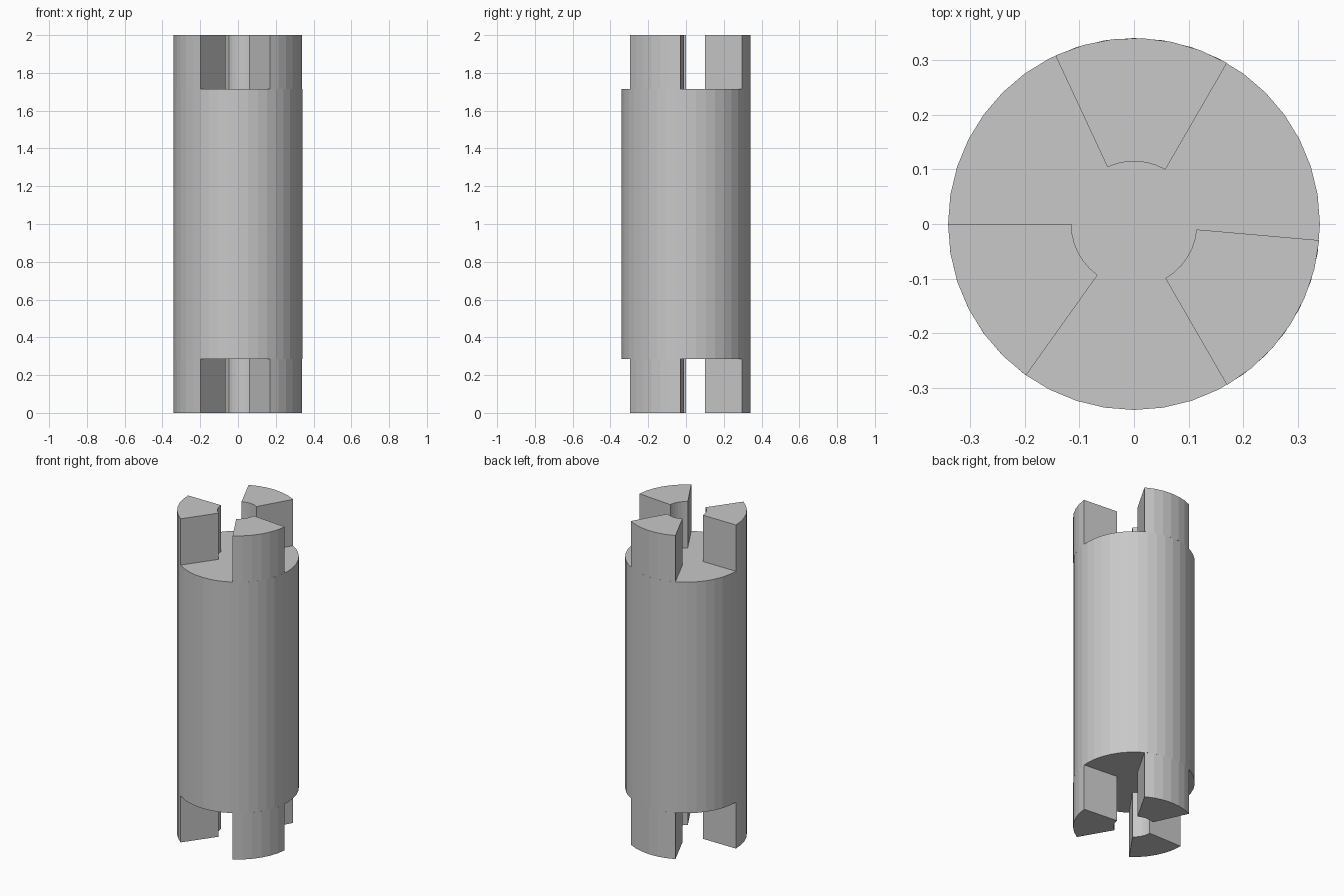
import bpy
import bmesh
from math import cos, sin, radians

cube = bpy.data.objects.get("Cube")
if cube:
    bpy.data.objects.remove(cube, do_unlink=True)

RADIUS, BORE = 0.341, 0.115
HEIGHT, TOOTH = 2.0, 0.286

grey = bpy.data.materials.new("plain grey")
grey.use_nodes = True
colour = (0.58, 0.58, 0.58, 1)
grey.diffuse_color = colour
grey.node_tree.nodes["Principled BSDF"].inputs["Base Color"].default_value = colour


def arc(radius, start, end, steps):
    angles = [radians(start + (end - start) * i / steps) for i in range(steps + 1)]
    return [(radius * cos(a), radius * sin(a)) for a in angles]


def prism(name, outline, bottom, top):
    """Extrude a closed outline straight up."""
    bm = bmesh.new()
    face = bm.faces.new([bm.verts.new((x, y, bottom)) for x, y in outline])
    extruded = bmesh.ops.extrude_face_region(bm, geom=[face], use_keep_orig=True)
    verts = [v for v in extruded["geom"] if isinstance(v, bmesh.types.BMVert)]
    bmesh.ops.translate(bm, vec=(0, 0, top - bottom), verts=verts)
    bmesh.ops.recalc_face_normals(bm, faces=bm.faces)
    mesh = bpy.data.meshes.new(name)
    bm.to_mesh(mesh)
    bm.free()
    mesh.materials.append(grey)
    obj = bpy.data.objects.new(name, mesh)
    bpy.context.collection.objects.link(obj)
    return obj


# Solid central shaft
prism("shaft_body", arc(RADIUS, 0, 360, 40)[:-1], TOOTH, HEIGHT - TOOTH)

# Three coupling teeth on each end, as ring sectors
for side, start, end in (("back", 60, 115), ("right", 180, 234.5), ("left", 300, 355)):
    sector = arc(RADIUS, start, end, 6) + arc(BORE, end, start, 6)
    prism("lower_tooth_" + side, sector, 0, TOOTH)
    prism("upper_tooth_" + side, sector, HEIGHT - TOOTH, HEIGHT)
